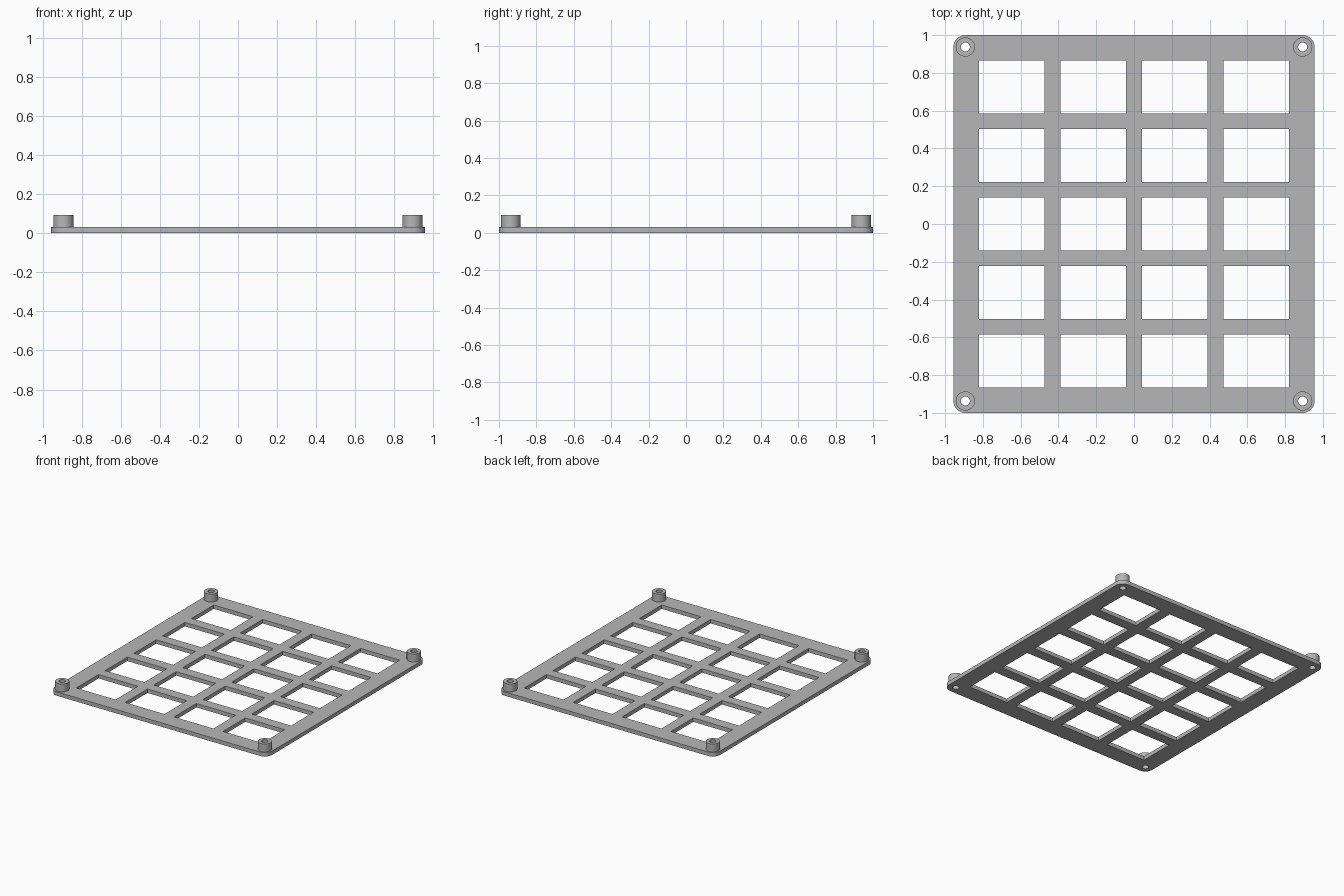
import bpy, bmesh, math

cube = bpy.data.objects.get("Cube")
if cube:
    bpy.data.objects.remove(cube, do_unlink=True)

HALF_X, HALF_Y = 0.956, 1.0
THICK, TOP = 0.031, 0.094
CORNER = 0.063
POST_R, BORE_R = 0.051, 0.024
PITCH_X, PITCH_Y = 0.431, 0.3625
WIN_X, WIN_Y = 0.347, 0.28
POST_X, POST_Y = HALF_X - CORNER, HALF_Y - CORNER

grey = bpy.data.materials.new("plain grey")
grey.use_nodes = True
colour = (0.47, 0.47, 0.47, 1)
grey.diffuse_color = colour
grey.node_tree.nodes["Principled BSDF"].inputs["Base Color"].default_value = colour


def arc(cx, cy, r, start, end, n):
    angles = [start + (end - start) * i / n for i in range(n + 1)]
    return [(cx + r * math.cos(a), cy + r * math.sin(a)) for a in angles]


def circle(cx, cy, r, n=32):
    return arc(cx, cy, r, 0, math.tau, n)[:-1]


def rectangle(cx, cy, w, h):
    return [(cx + sx * w / 2, cy + sy * h / 2)
            for sx, sy in ((-1, -1), (1, -1), (1, 1), (-1, 1))]


def extrude_outlines(name, loops, z0, z1):
    """Fill nested closed outlines (inner ones are holes) and extrude them."""
    curve = bpy.data.curves.new(name + "_outline", 'CURVE')
    curve.dimensions = '2D'
    curve.fill_mode = 'BOTH'
    curve.extrude = (z1 - z0) / 2
    for loop in loops:
        spline = curve.splines.new('POLY')
        spline.points.add(len(loop) - 1)
        for point, (x, y) in zip(spline.points, loop):
            point.co = (x, y, 0, 1)
        spline.use_cyclic_u = True
    helper = bpy.data.objects.new(name + "_helper", curve)
    bpy.context.collection.objects.link(helper)
    graph = bpy.context.evaluated_depsgraph_get()
    mesh = bpy.data.meshes.new_from_object(helper.evaluated_get(graph))
    bpy.data.objects.remove(helper, do_unlink=True)
    bpy.data.curves.remove(curve)

    # Weld caps to walls and move to final height
    bm = bmesh.new()
    bm.from_mesh(mesh)
    bmesh.ops.remove_doubles(bm, verts=bm.verts, dist=0.0001)
    bmesh.ops.recalc_face_normals(bm, faces=bm.faces)
    bmesh.ops.translate(bm, verts=bm.verts, vec=(0, 0, (z0 + z1) / 2))
    bm.to_mesh(mesh)
    bm.free()
    mesh.name = name
    mesh.materials.clear()
    mesh.materials.append(grey)
    obj = bpy.data.objects.new(name, mesh)
    bpy.context.collection.objects.link(obj)
    bpy.ops.object.select_all(action='DESELECT')
    obj.select_set(True)
    bpy.context.view_layer.objects.active = obj
    bpy.ops.object.shade_smooth_by_angle(angle=math.radians(30))
    return obj


# Rounded plate with a grid of windows and a screw hole in each corner
corners = [(1, 1), (-1, 1), (-1, -1), (1, -1)]
outline = []
for i, (sx, sy) in enumerate(corners):
    outline += arc(sx * POST_X, sy * POST_Y, CORNER,
                   i * math.pi / 2, (i + 1) * math.pi / 2, 10)
windows = [rectangle((col - 1.5) * PITCH_X, (row - 2) * PITCH_Y, WIN_X, WIN_Y)
           for col in range(4) for row in range(5)]
bores = [circle(sx * POST_X, sy * POST_Y, BORE_R) for sx, sy in corners]
extrude_outlines("grid_plate", [outline] + windows + bores, 0, THICK)

# Hollow standoff on each corner
places = ["back_left", "back_right", "front_right", "front_left"]
for place, (sx, sy) in zip(places, corners):
    x, y = sx * POST_X, sy * POST_Y
    extrude_outlines(place + "_standoff",
                     [circle(x, y, POST_R), circle(x, y, BORE_R)], THICK, TOP)
